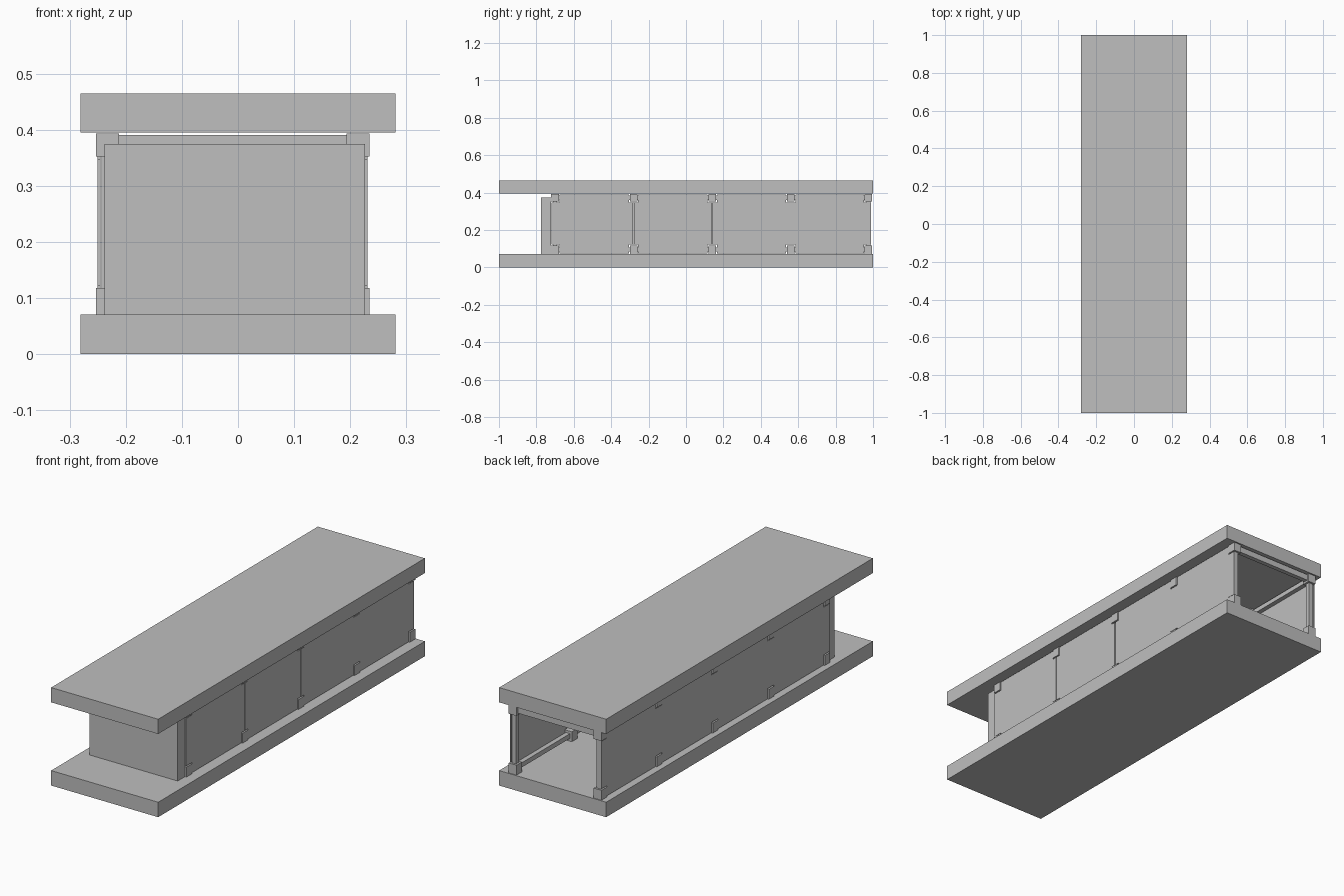
import bpy, bmesh

if "Cube" in bpy.data.objects:
    bpy.data.objects.remove(bpy.data.objects["Cube"])

mat = bpy.data.materials.new("plain grey")
mat.diffuse_color = (0.52, 0.52, 0.52, 1)
mat.use_nodes = True
mat.node_tree.nodes["Principled BSDF"].inputs["Base Color"].default_value = mat.diffuse_color


def finish(bm, name):
    bmesh.ops.recalc_face_normals(bm, faces=bm.faces)
    me = bpy.data.meshes.new(name)
    bm.to_mesh(me)
    bm.free()
    me.materials.append(mat)
    ob = bpy.data.objects.new(name, me)
    bpy.context.collection.objects.link(ob)
    return ob


def box(name, x0, x1, y0, y1, z0, z1):
    bm = bmesh.new()
    bmesh.ops.create_cube(bm, size=1)
    for v in bm.verts:
        v.co = (x0 if v.co.x < 0 else x1, y0 if v.co.y < 0 else y1, z0 if v.co.z < 0 else z1)
    return finish(bm, name)


XL, XR = -0.2325, 0.2135          # frame corner centres
ZB, ZT = 0.096, 0.3725
STATIONS = [-0.70, -0.28, 0.14, 0.56, 0.975]
H = 0.0205                        # half connector size
R = 0.011                         # half rail thickness


def edge_points(y0, y1, z_edge, z_notch):
    """Panel edge running from y0 to y1, cut back around each connector."""
    pts = []
    g = H + 0.004
    for s in STATIONS:
        a, b = max(s - g, y0), min(s + g, y1)
        if b - a < 0.002:
            continue
        if a > y0:
            pts.append((a, z_edge))
        pts += [(a, z_notch), (b, z_notch)]
        if b < y1:
            pts.append((b, z_edge))
    if not pts or pts[0][0] > y0:
        pts.insert(0, (y0, z_edge))
    if pts[-1][0] < y1:
        pts.append((y1, z_edge))
    return pts


def panel(name, x0, x1, y0, y1):
    bm = bmesh.new()
    outline = edge_points(y0, y1, 0.074, 0.122) + edge_points(y0, y1, 0.391, 0.348)[::-1]
    f = bm.faces.new([bm.verts.new((x0, y, z)) for y, z in outline])
    ext = bmesh.ops.extrude_face_region(bm, geom=[f])
    for e in ext["geom"]:
        if isinstance(e, bmesh.types.BMVert):
            e.co.x = x1
    return finish(bm, name)


# Base and top slabs
box("base_slab", -0.281, 0.281, -1, 1, 0, 0.071)
box("top_slab", -0.281, 0.281, -1, 1, 0.395, 0.465)

# Front closing box
box("front_cover", -0.238, 0.226, -0.775, -0.722, 0.071, 0.375)

# Connectors and long rails at the four edges of the frame
for side, x in (("left", XL), ("right", XR)):
    for level, z in (("lower", ZB), ("upper", ZT)):
        box(f"{side}_{level}_rail", x - R, x + R, STATIONS[0], STATIONS[-1], z - R, z + R)
        for i, y in enumerate(STATIONS):
            z0 = 0.071 if level == "lower" else z - H
            z1 = 0.118 if level == "lower" else z + H
            box(f"{side}_{level}_connector_{i}", x - H, x + H, y - H, y + H, z0, z1)

# End posts and upper cross rails
for end, y in (("front", STATIONS[0]), ("back", STATIONS[-1])):
    for side, x in (("left", XL), ("right", XR)):
        box(f"{end}_{side}_post", x - R, x + R, y - R, y + R, ZB, ZT)
    box(f"{end}_cross_rail", XL, XR, y - R, y + R, ZT - R, ZT + 0.018)

# Side panels: one long on the left, three on the right
panel("left_panel", -0.250, -0.245, -0.72, 0.99)
for i, (a, b) in enumerate([(-0.72, -0.283), (-0.277, 0.137), (0.143, 0.99)]):
    panel(f"right_panel_{i}", 0.226, 0.231, a, b)
